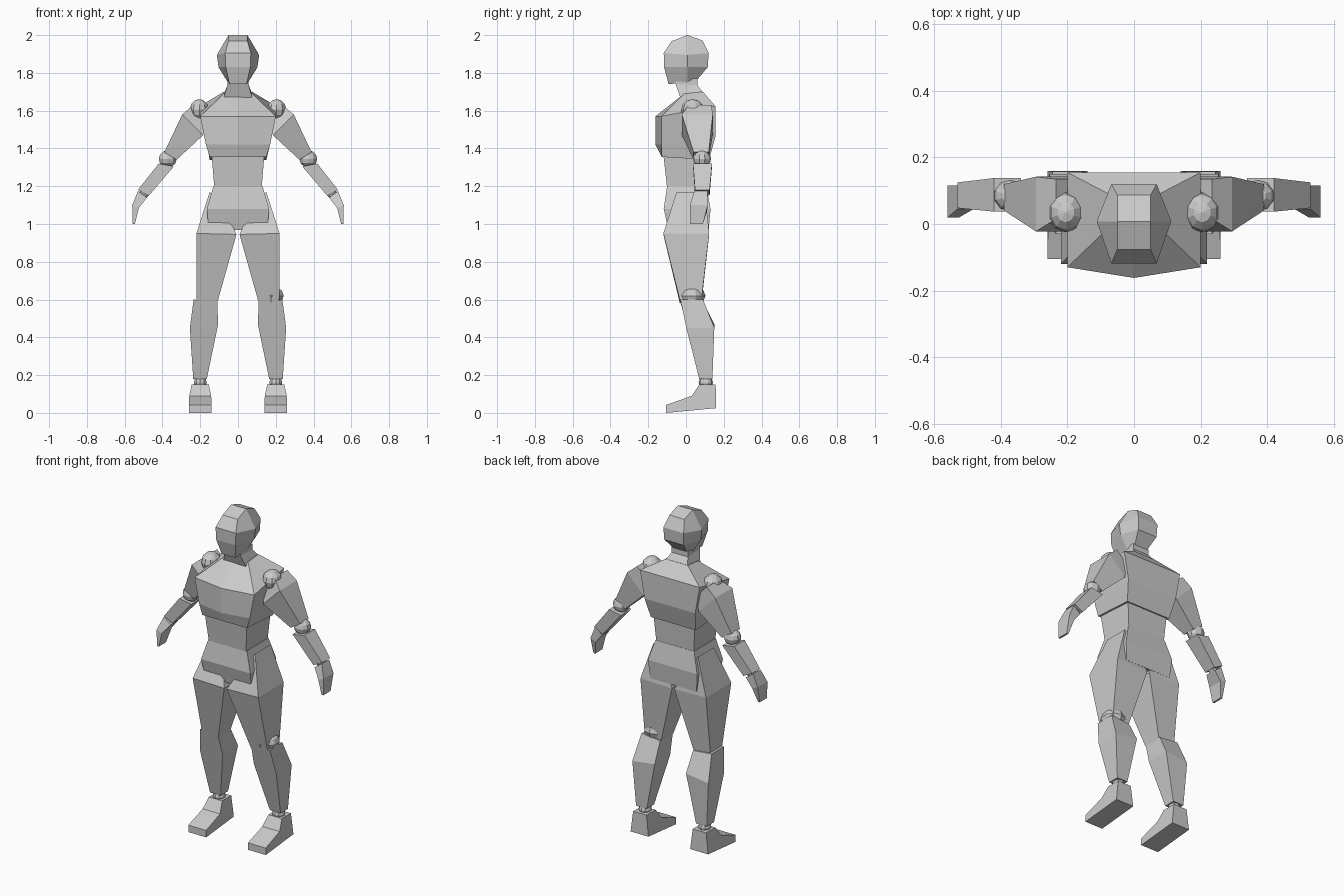
import bpy, bmesh
from mathutils import Matrix


def finish(bm, name, mirror):
    bmesh.ops.recalc_face_normals(bm, faces=bm.faces)
    me = bpy.data.meshes.new(name)
    bm.to_mesh(me)
    bm.free()
    ob = bpy.data.objects.new(name, me)
    bpy.context.collection.objects.link(ob)
    if mirror:
        ob.modifiers.new("Mirror", 'MIRROR').use_mirror_merge = False
    return ob


def loft(name, rings, mirror=False):
    """Skin equal-sized rings; six-sided caps are split into two quads."""
    bm = bmesh.new()
    vs = [[bm.verts.new(p) for p in r] for r in rings]
    n = len(vs[0])
    for a, b in zip(vs, vs[1:]):
        for i in range(n):
            j = (i + 1) % n
            bm.faces.new((a[i], a[j], b[j], b[i]))
    for r in (vs[0], vs[-1]):
        if n == 6 and not mirror:
            bm.faces.new([r[i] for i in (0, 1, 2, 5)])
            bm.faces.new([r[i] for i in (2, 3, 4, 5)])
        else:
            bm.faces.new(r)
    return finish(bm, name, mirror)


def limb(name, sections):
    """Four-sided limb: outer x,z / inner x,z / front y / back y."""
    loft(name, [[(xo, y0, zo), (xi, y0, zi), (xi, y1, zi), (xo, y1, zo)]
                for xo, zo, xi, zi, y0, y1 in sections], True)


def ball(name, loc, rad, mirror=True):
    bm = bmesh.new()
    bmesh.ops.create_uvsphere(bm, u_segments=10, v_segments=6, radius=1,
                              matrix=Matrix.LocRotScale(loc, None, rad))
    finish(bm, name, mirror)


def trunk(name, sections):
    """Body section with a centre ridge: width, front y,z, back y,z, bulge."""
    loft(name, [[(-w, yb, zb), (-w, yf, zf), (0, yf - k, zf),
                 (w, yf, zf), (w, yb, zb), (0, yb, zb)]
                for w, yf, zf, yb, zb, k in sections])


# Head: front width, side width, front y, back y, front z, side z, back z
loft("head", [[(-wf, yf, zf), (wf, yf, zf), (ws, .008, zs),
               (wf, yb, zb), (-wf, yb, zb), (-ws, .008, zs)]
              for wf, ws, yf, yb, zf, zs, zb in (
    (.045, .055, -.092, .06, 1.74, 1.752, 1.765),
    (.065, .103, -.116, .115, 1.83, 1.83, 1.83),
    (.068, .112, -.118, .12, 1.905, 1.895, 1.905),
    (.05, .05, -.076, .087, 1.968, 2.0, 1.972))])

# Neck and body
trunk("neck", [(.055, -.055, 1.77, .06, 1.77, 0),
               (.055, -.055, 1.74, .06, 1.735, 0),
               (.075, -.03, 1.67, .095, 1.69, 0)])
trunk("chest", [(.075, -.01, 1.69, .09, 1.70, 0),
                (.2, -.13, 1.57, .155, 1.625, .032),
                (.17, -.13, 1.42, .155, 1.46, .032),
                (.15, -.128, 1.355, .122, 1.34, 0)])
trunk("waist", [(.14, -.12, 1.37, .115, 1.37, 0),
                (.125, -.1, 1.19, .105, 1.19, 0)])
trunk("pelvis", [(.13, -.1, 1.2, .107, 1.2, 0),
                 (.165, -.118, 1.08, .13, 1.08, 0),
                 (.155, -.092, .967, .12, .967, 0)])

# Arms
ball("shoulder_joints", (.205, .035, 1.605), (.053, .06, .056))
limb("upper_arms", [(.235, 1.63, .16, 1.56, .015, .135),
                    (.295, 1.58, .185, 1.47, -.022, .142),
                    (.39, 1.38, .325, 1.34, .04, .12)])
ball("elbow_joints", (.372, .085, 1.345), (.05, .048, .045))
limb("forearms", [(.42, 1.32, .34, 1.305, .037, .138),
                  (.53, 1.18, .472, 1.15, .048, .125)])
ball("wrist_joints", (.497, .083, 1.163), (.027, .028, .027))
limb("hands", [(.53, 1.175, .482, 1.14, .045, .115),
               (.56, 1.1, .525, 1.085, .02, .115),
               (.558, 1.0, .546, 1.0, .02, .09)])

# Legs (only the left knee has a visible joint)
limb("thighs", [(.15, 1.17, .06, 1.06, -.05, .1),
                (.22, .95, .008, .945, -.12, .123),
                (.22, .6, .11, .582, -.033, .082)])
ball("left_knee_joint", (.175, .03, .62), (.07, .073, .053), False)
limb("shins", [(.235, .6, .11, .588, -.03, .09),
               (.255, .45, .105, .47, .002, .15),
               (.237, .18, .165, .18, .07, .14)])
ball("ankle_joints", (.2, .105, .16), (.036, .038, .035))

# Feet: side profile of y, z and half width, skinned across x
foot = [(-.105, 0, .06), (.16, .025, .06), (.157, .15, .045),
        (.07, .15, .045), (.03, .09, .058), (-.105, .042, .06)]
loft("feet", [[(.2 + s * w, y, z) for y, z, w in foot] for s in (-1, 1)], True)
